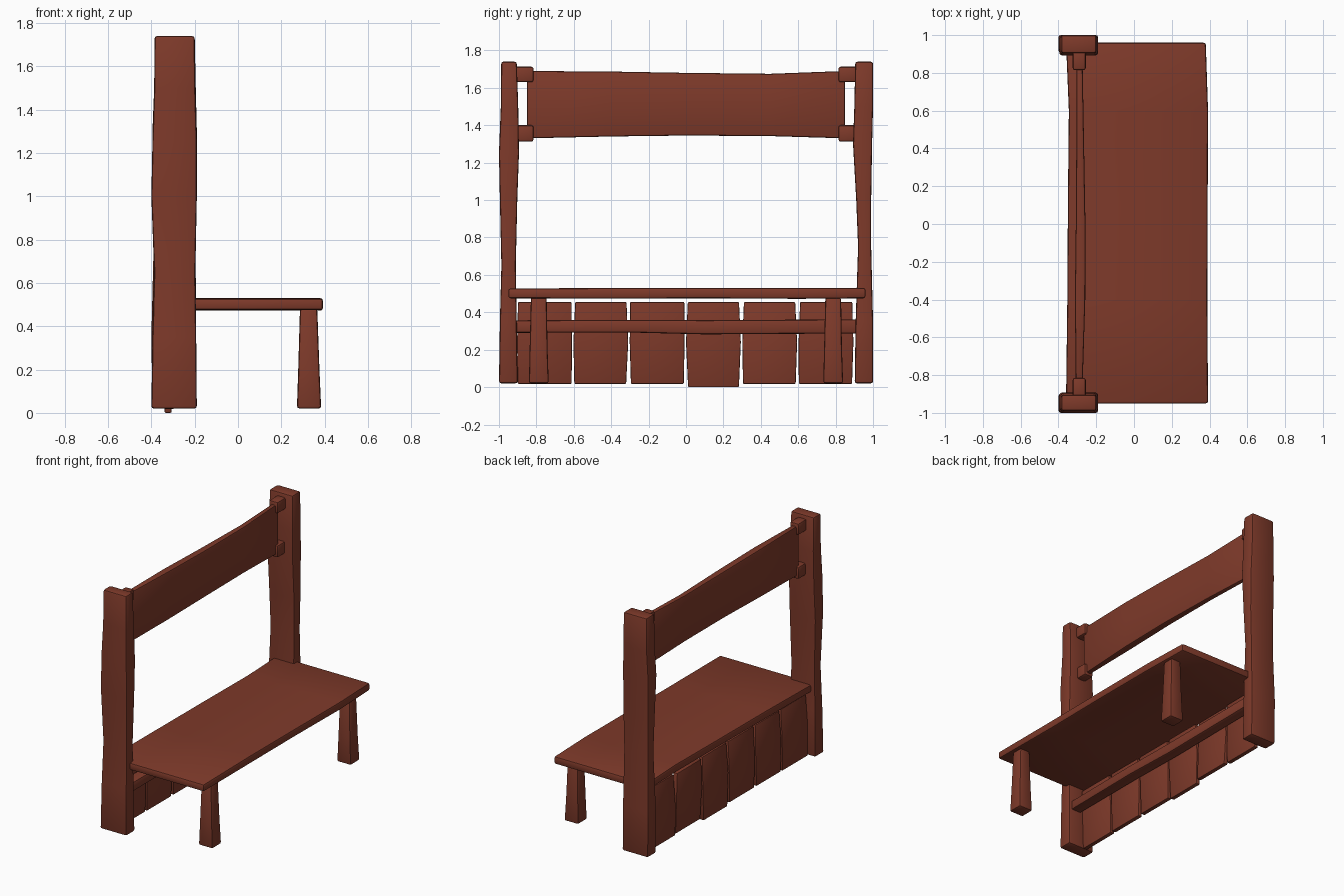
import bpy, bmesh, math, random
from mathutils import Vector

random.seed(4)
wood = bpy.data.materials.new("red_brown_wood")
wood.diffuse_color = (0.21, 0.042, 0.023, 1)


def beam(name, axis, sections, bevel=0.012):
    """Loft rectangles along an axis; section = (t, a0, a1, b0, b1),
    a and b being the two remaining axes in x, y, z order."""
    others = [i for i in range(3) if i != axis]
    bm = bmesh.new()
    rings = []
    for t, a0, a1, b0, b1 in sections:
        ring = []
        for a, b in ((a0, b0), (a1, b0), (a1, b1), (a0, b1)):
            p = Vector((0, 0, 0))
            p[axis], p[others[0]], p[others[1]] = t, a, b
            ring.append(bm.verts.new(p))
        rings.append(ring)
    bm.faces.new(rings[0])
    bm.faces.new(rings[-1])
    for r, s in zip(rings, rings[1:]):
        for i in range(4):
            j = (i + 1) % 4
            bm.faces.new((r[i], r[j], s[j], s[i]))
    bmesh.ops.recalc_face_normals(bm, faces=bm.faces)
    hard = [e for e in bm.edges if e.calc_face_angle(0) > math.radians(40)]
    bmesh.ops.bevel(bm, geom=hard, offset=bevel, segments=2, profile=0.5,
                    affect='EDGES', clamp_overlap=True)
    me = bpy.data.meshes.new(name)
    bm.to_mesh(me)
    bm.free()
    me.materials.append(wood)
    ob = bpy.data.objects.new(name, me)
    bpy.context.collection.objects.link(ob)
    bpy.ops.object.select_all(action='DESELECT')
    ob.select_set(True)
    bpy.context.view_layer.objects.active = ob
    bpy.ops.object.shade_smooth_by_angle(angle=math.radians(35))
    return ob


# Tall back posts with a hand-hewn wobble
beam("back_post_left", 2, [
    (0.02, -0.40, -0.19, -1.0, -0.90), (0.35, -0.395, -0.193, -0.995, -0.905),
    (0.65, -0.387, -0.197, -0.987, -0.91), (1.0, -0.40, -0.19, -0.995, -0.902),
    (1.25, -0.395, -0.19, -1.0, -0.893), (1.5, -0.387, -0.197, -0.99, -0.897),
    (1.74, -0.385, -0.20, -0.988, -0.905)])
beam("back_post_right", 2, [
    (0.02, -0.395, -0.19, 0.902, 1.0), (0.35, -0.40, -0.193, 0.907, 1.0),
    (0.75, -0.39, -0.196, 0.92, 0.99), (1.0, -0.393, -0.19, 0.91, 0.99),
    (1.3, -0.395, -0.19, 0.893, 0.995), (1.5, -0.387, -0.195, 0.90, 1.0),
    (1.74, -0.385, -0.20, 0.905, 1.0)])

# Seat slab
beam("seat", 1, [
    (-0.95, -0.36, 0.392, 0.475, 0.527), (-0.4, -0.353, 0.388, 0.473, 0.53),
    (0.1, -0.35, 0.39, 0.475, 0.53), (0.6, -0.345, 0.392, 0.472, 0.53),
    (0.96, -0.36, 0.38, 0.475, 0.53)])

# Front legs flaring to the foot
for side, y in (("left", -0.787), ("right", 0.787)):
    beam("front_leg_" + side, 2, [
        (0.02, 0.272, 0.384, y - 0.053, y + 0.053),
        (0.2, 0.278, 0.376, y - 0.049, y + 0.047),
        (0.48, 0.286, 0.366, y - 0.042, y + 0.042)])

# Backrest board, slightly bowed
beam("backrest", 1, [
    (-0.85, -0.308, -0.272, 1.33, 1.69), (-0.4, -0.313, -0.258, 1.34, 1.687),
    (0.0, -0.308, -0.257, 1.345, 1.68), (0.45, -0.305, -0.265, 1.342, 1.675),
    (0.85, -0.305, -0.272, 1.33, 1.69)], 0.01)

# Blocks joining backrest to posts
for side, s in (("left", -1), ("right", 1)):
    for level, z0, z1 in (("upper", 1.63, 1.713), ("lower", 1.312, 1.40)):
        y0, y1 = sorted((s * 0.815, s * 0.92))
        beam(f"backrest_block_{level}_{side}", 1, [
            (y0, -0.325, -0.255, z0, z1), (y1, -0.325, -0.255, z0, z1)])

# Rail under the seat
beam("under_rail", 1, [
    (-0.93, -0.295, -0.215, 0.29, 0.357), (-0.3, -0.298, -0.212, 0.292, 0.36),
    (0.1, -0.296, -0.215, 0.282, 0.358), (0.93, -0.295, -0.215, 0.287, 0.362)])

# Upright slats closing the lower back
for i in range(6):
    y0, y1 = -0.903 + i * 0.301, -0.61 + i * 0.301
    w = [random.uniform(0, 0.012) for _ in range(4)]
    dx = random.uniform(-0.008, 0.008)
    foot = 0.0 if i == 3 else 0.017
    beam(f"back_slat_{i + 1}", 2, [
        (foot, -0.334 + dx, -0.302 + dx, y0 + w[0], y1 - w[1]),
        (0.24, -0.34, -0.305, y0, y1),
        (0.455, -0.334 - dx, -0.302 - dx, y0 + w[2], y1 - w[3])], 0.006)
